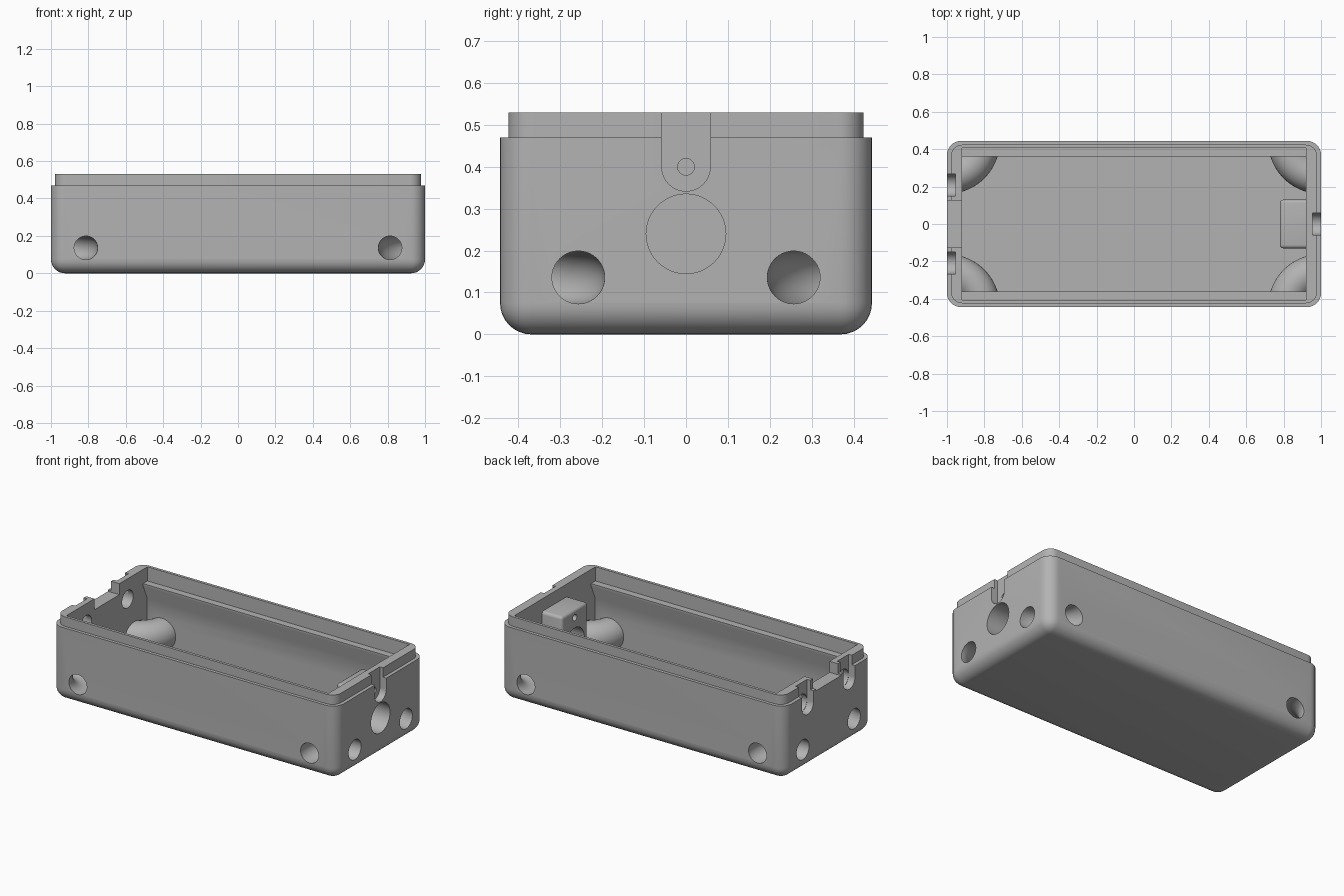
import bpy, bmesh, math
from mathutils import Vector

if "Cube" in bpy.data.objects:
    bpy.data.objects.remove(bpy.data.objects["Cube"], do_unlink=True)

grey = bpy.data.materials.new("plain grey")
grey.use_nodes = True
tone = (0.45, 0.45, 0.45, 1)
grey.diffuse_color = tone
grey.node_tree.nodes["Principled BSDF"].inputs["Base Color"].default_value = tone


def finish(name, bm):
    bmesh.ops.recalc_face_normals(bm, faces=bm.faces)
    mesh = bpy.data.meshes.new(name)
    bm.to_mesh(mesh)
    bm.free()
    mesh.materials.append(grey)
    ob = bpy.data.objects.new(name, mesh)
    bpy.context.collection.objects.link(ob)
    return ob


def block(name, lo, hi, radius=0, keep=lambda a, b: True, segments=8):
    """Box between two corners; edges accepted by keep(a, b) are rounded."""
    bm = bmesh.new()
    bmesh.ops.create_cube(bm, size=1)
    lo, hi = Vector(lo), Vector(hi)
    for v in bm.verts:
        v.co = (lo + hi) / 2 + v.co * (hi - lo)
    if radius:
        edges = [e for e in bm.edges if keep(e.verts[0].co, e.verts[1].co)]
        bmesh.ops.bevel(bm, geom=edges, offset=radius, segments=segments,
                        profile=0.5, affect='EDGES')
    return finish(name, bm)


def prism(name, profile, x0, x1):
    """Extrude a (y, z) outline along x."""
    bm = bmesh.new()
    face = bm.faces.new([bm.verts.new((x0, y, z)) for y, z in profile])
    new = bmesh.ops.extrude_face_region(bm, geom=[face])["geom"]
    bmesh.ops.translate(bm, vec=(x1 - x0, 0, 0),
                        verts=[v for v in new if isinstance(v, bmesh.types.BMVert)])
    return finish(name, bm)


def arc(cy, cz, r, start=0, sweep=2 * math.pi, n=48):
    return [(cy + r * math.cos(start + sweep * i / n),
             cz + r * math.sin(start + sweep * i / n)) for i in range(n)]


def slot(cy, r):
    """U-shaped outline, open at the top."""
    return arc(cy, 0.4, r, math.pi, math.pi, 24) + [(cy + r, 0.4), (cy + r, 0.7), (cy - r, 0.7)]


def ring(name, x, y, tube):
    """Horizontal torus centred on a corner of the case."""
    bpy.ops.mesh.primitive_torus_add(location=(x, y, 0.136), major_radius=0.187,
                                     minor_radius=tube, major_segments=96, minor_segments=40)
    ob = bpy.context.object
    ob.name = name
    return ob


def combine(target, tool, operation='DIFFERENCE'):
    mod = target.modifiers.new("bool", 'BOOLEAN')
    mod.operation, mod.object, mod.solver = operation, tool, 'EXACT'
    bpy.context.view_layer.update()
    dg = bpy.context.evaluated_depsgraph_get()
    mesh = bpy.data.meshes.new_from_object(target.evaluated_get(dg))
    target.modifiers.clear()
    target.data = mesh
    bpy.data.objects.remove(tool, do_unlink=True)


corners = [(sx, sy * 0.444) for sx in (-1, 1) for sy in (-1, 1)]
upright = lambda a, b: abs(a.z - b.z) > 0.1

# Outer case with rounded base, and the stepped lip on top
case = block("enclosure_case", (-1, -0.444, 0), (1, 0.444, 0.47), 0.075,
             lambda a, b: min(a.z, b.z) < 0.1)
combine(case, block("lip", (-0.978, -0.424, 0.2), (0.978, 0.424, 0.53), 0.06, upright), 'UNION')

# Cavity with a ledge along both long walls
half = [(0.406, 0.7), (0.406, 0.44), (0.362, 0.44), (0.362, 0.425), (0.404, 0.33), (0.404, 0.045)]
cavity = prism("cavity", half + [(-y, z) for y, z in reversed(half)], -0.92, 0.92)

# Corner strap tubes and the inner connector block stay solid
for x, y in corners:
    combine(cavity, ring("strap_tube", x, y, 0.096))
combine(cavity, block("connector_block", (0.78, -0.13, 0.01), (0.96, 0.13, 0.45), 0.018,
                      lambda a, b: max(a.z, b.z) > 0.4 or a.x + b.x < 1.6, 4))
combine(case, cavity)

# Curved strap holes through each corner
for x, y in corners:
    combine(case, ring("strap_hole", x, y, 0.063))

# Connector end: large opening, cable slot and pin hole
combine(case, prism("connector_opening", arc(0, 0.24, 0.095), 0.7, 1.1))
combine(case, prism("cable_slot", slot(0, 0.058), 0.955, 1.1))
combine(case, prism("pin_hole", arc(0, 0.4, 0.02, n=24), 0.7, 1.1))

# Opposite end: two slotted round openings and a notch in the lip
for y in (-0.208, 0.208):
    combine(case, prism("jack_slot", slot(y, 0.058), -1.1, -0.955))
    combine(case, prism("jack_hole", arc(y, 0.4, 0.056), -1.1, -0.8))
combine(case, block("lip_notch", (-1.1, -0.125, 0.46), (-0.85, 0.125, 0.7)))

# Smooth curves, crisp edges
bpy.ops.object.select_all(action='DESELECT')
case.select_set(True)
bpy.context.view_layer.objects.active = case
bpy.ops.object.shade_smooth_by_angle(angle=math.radians(30))
